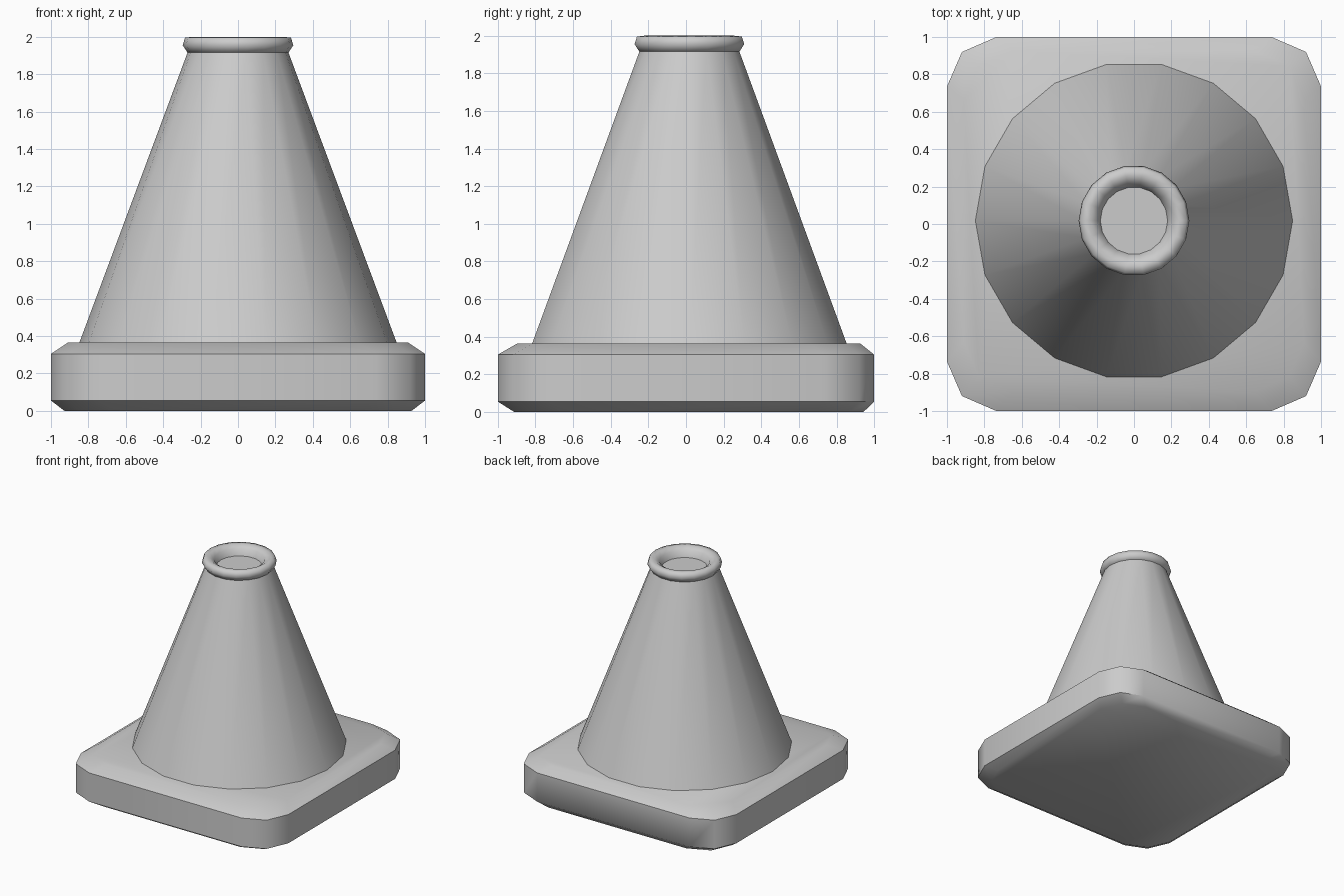
import bpy
import math

cube = bpy.data.objects.get("Cube")
if cube:
    bpy.data.objects.remove(cube, do_unlink=True)

grey = bpy.data.materials.new("plain grey")
grey.use_nodes = True
grey.diffuse_color = (0.6, 0.6, 0.6, 1)
grey.node_tree.nodes["Principled BSDF"].inputs["Base Color"].default_value = (0.6, 0.6, 0.6, 1)

SIDES = 18
CONE_Y = 0.018


def stack(name, rings, smooth_angle):
    """Skin a list of equal-length closed rings and cap both ends."""
    n = len(rings[0])
    verts = [p for ring in rings for p in ring]
    faces = [tuple(reversed(range(n)))]
    for k in range(len(rings) - 1):
        for i in range(n):
            j = (i + 1) % n
            faces.append((k * n + i, k * n + j, (k + 1) * n + j, (k + 1) * n + i))
    faces.append(tuple(range(len(verts) - n, len(verts))))
    mesh = bpy.data.meshes.new(name)
    mesh.from_pydata(verts, [], faces)
    mesh.materials.append(grey)
    obj = bpy.data.objects.new(name, mesh)
    bpy.context.collection.objects.link(obj)
    bpy.ops.object.select_all(action='DESELECT')
    obj.select_set(True)
    bpy.context.view_layer.objects.active = obj
    bpy.ops.object.shade_smooth_by_angle(angle=math.radians(smooth_angle))
    return obj


def circle(r, z):
    steps = [2 * math.pi * i / SIDES for i in range(SIDES)]
    return [(r * math.cos(a), CONE_Y + r * math.sin(a), z) for a in steps]


def rounded_square(half, z, y_shift=0):
    """Square with each corner cut by two facets."""
    corner = [(half, half - 0.265), (half - 0.08, half - 0.08), (half - 0.265, half)]
    points = []
    for q in range(4):
        c, s = round(math.cos(q * math.pi / 2)), round(math.sin(q * math.pi / 2))
        points += [(x * c - y * s, x * s + y * c + y_shift, z) for x, y in corner]
    return points


# Base slab with chamfered top and bottom rims
stack("base", [rounded_square(0.928, 0, 0.015), rounded_square(1, 0.055),
               rounded_square(1, 0.305), rounded_square(0.91, 0.365, 0.015)], 50)

# Tapered cone body, its upper cap forms the floor of the mouth
stack("cone_body", [circle(0.85, 0.36), circle(0.27, 1.915)], 50)

# Rolled rim around the mouth
rim_profile = [(0.268, 1.912), (0.296, 1.955), (0.283, 1.995), (0.24, 2.0),
               (0.2, 1.975), (0.18, 1.92)]
stack("top_rim", [circle(r, z) for r, z in rim_profile], 70)
